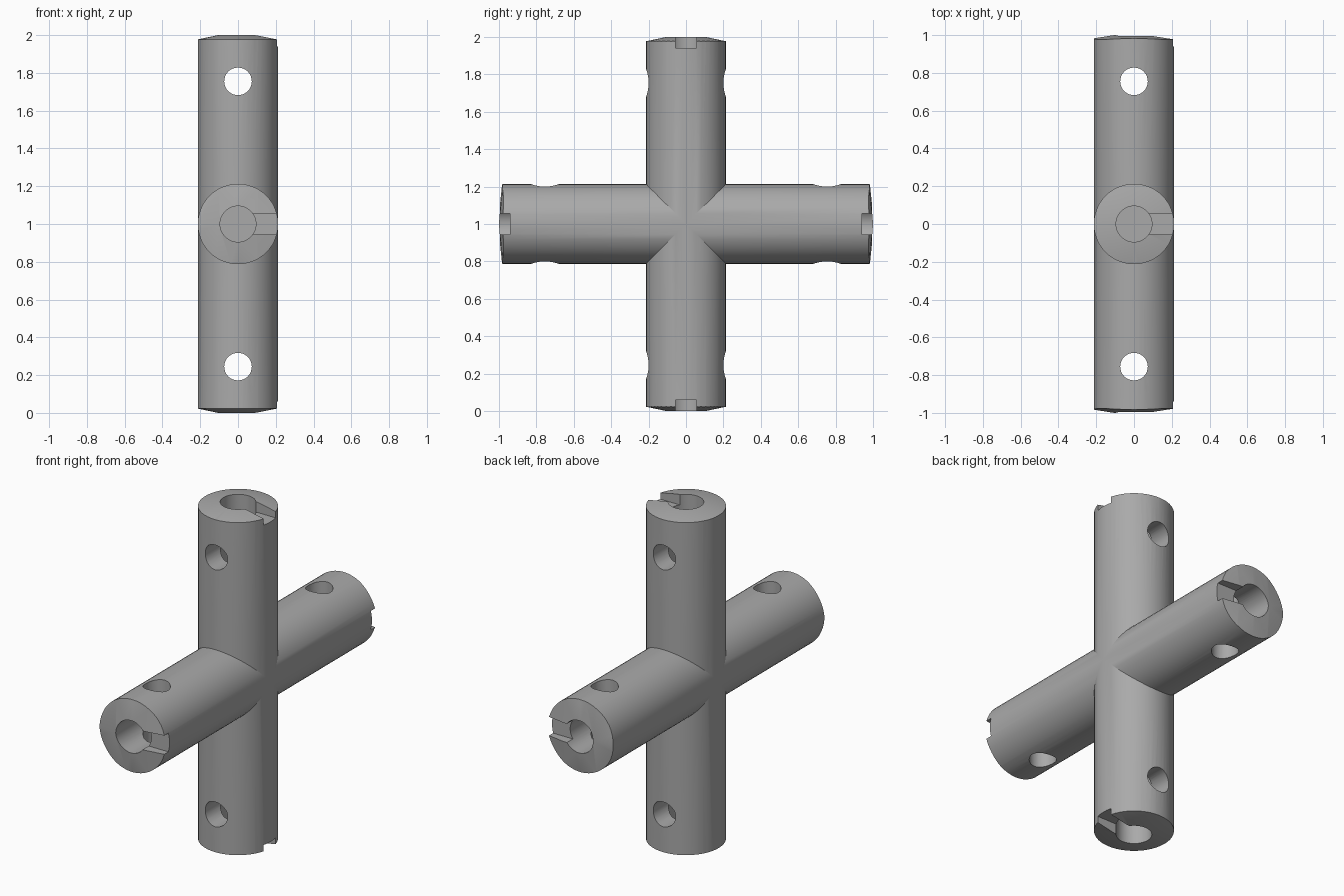
import bpy, bmesh, math
from mathutils import Matrix, Vector

if "Cube" in bpy.data.objects:
    bpy.data.objects.remove(bpy.data.objects["Cube"], do_unlink=True)

R, BORE, PIN = 0.213, 0.095, 0.073   # arm, end bore and cross hole radii
PIN_POS, BORE_DEPTH = 0.755, 0.4
SLOT_W, SLOT_D = 0.11, 0.06
CENTRE = Vector((0, 0, 1))


def make(name, bm):
    bmesh.ops.recalc_face_normals(bm, faces=bm.faces)
    mesh = bpy.data.meshes.new(name)
    bm.to_mesh(mesh)
    bm.free()
    ob = bpy.data.objects.new(name, mesh)
    ob.location = CENTRE
    bpy.context.collection.objects.link(ob)
    return ob


def rod(name, radius, length, axis, pos=(0, 0, 0), sides=48):
    bm = bmesh.new()
    turn = Vector((0, 0, 1)).rotation_difference(Vector(axis)).to_matrix().to_4x4()
    bmesh.ops.create_cone(bm, cap_ends=True, segments=sides, radius1=radius,
                          radius2=radius, depth=length,
                          matrix=Matrix.Translation(pos) @ turn)
    return make(name, bm)


def block(name, size, pos):
    bm = bmesh.new()
    bmesh.ops.create_cube(bm, size=1, matrix=Matrix.Translation(pos)
                          @ Matrix.Diagonal((*size, 1)))
    return make(name, bm)


def faceted_ball(name):
    # banded sphere with flat poles, used to dome the arm ends
    bm = bmesh.new()
    n, step = 60, math.radians(12)
    r = 1 / math.cos(step / 2)
    rings = []
    for k in range(15):
        a = (k + 0.5) * step
        rings.append([bm.verts.new((r * math.sin(a) * math.cos(math.tau * i / n),
                                    r * math.sin(a) * math.sin(math.tau * i / n),
                                    r * math.cos(a))) for i in range(n)])
    for top, low in zip(rings, rings[1:]):
        for i in range(n):
            j = (i + 1) % n
            bm.faces.new((top[i], low[i], low[j], top[j]))
    bm.faces.new(rings[0])
    bm.faces.new(rings[-1])
    return make(name, bm)


def combine(target, tool, operation):
    mod = target.modifiers.new("cut", "BOOLEAN")
    mod.operation, mod.object, mod.solver = operation, tool, "EXACT"
    bpy.context.view_layer.objects.active = target
    bpy.ops.object.modifier_apply(modifier=mod.name)
    bpy.data.objects.remove(tool, do_unlink=True)


# Crossed arms with domed ends
cross = rod("cross_connector", R, 2.1, (0, 0, 1))
combine(cross, rod("horizontal_arm", R, 2.1, (0, 1, 0)), "UNION")
combine(cross, faceted_ball("end_dome"), "INTERSECT")

# Every end gets a bore, a cross hole and a key slot on the left side
Y, Z = Vector((0, 1, 0)), Vector((0, 0, 1))
for along, across in ((Y, Z), (Z, Y)):
    for s in (-1, 1):
        combine(cross, rod("bore", BORE, BORE_DEPTH + 0.1, along,
                           along * s * (1.05 - BORE_DEPTH / 2)), "DIFFERENCE")
        combine(cross, rod("pin_hole", PIN, 1, across, along * s * PIN_POS,
                           sides=36), "DIFFERENCE")
        size = Vector((0.3, 0, 0)) + across * SLOT_W + along * 2 * SLOT_D
        combine(cross, block("slot", size, Vector((0.2, 0, 0)) + along * s), "DIFFERENCE")

# Plain grey material
mat = bpy.data.materials.new("plain_grey")
mat.use_nodes = True
grey = (0.4, 0.4, 0.4, 1)
mat.diffuse_color = grey
mat.node_tree.nodes["Principled BSDF"].inputs["Base Color"].default_value = grey
cross.data.materials.clear()
cross.data.materials.append(mat)

bpy.ops.object.select_all(action="DESELECT")
cross.select_set(True)
bpy.context.view_layer.objects.active = cross
bpy.ops.object.shade_smooth_by_angle(angle=math.radians(20))
